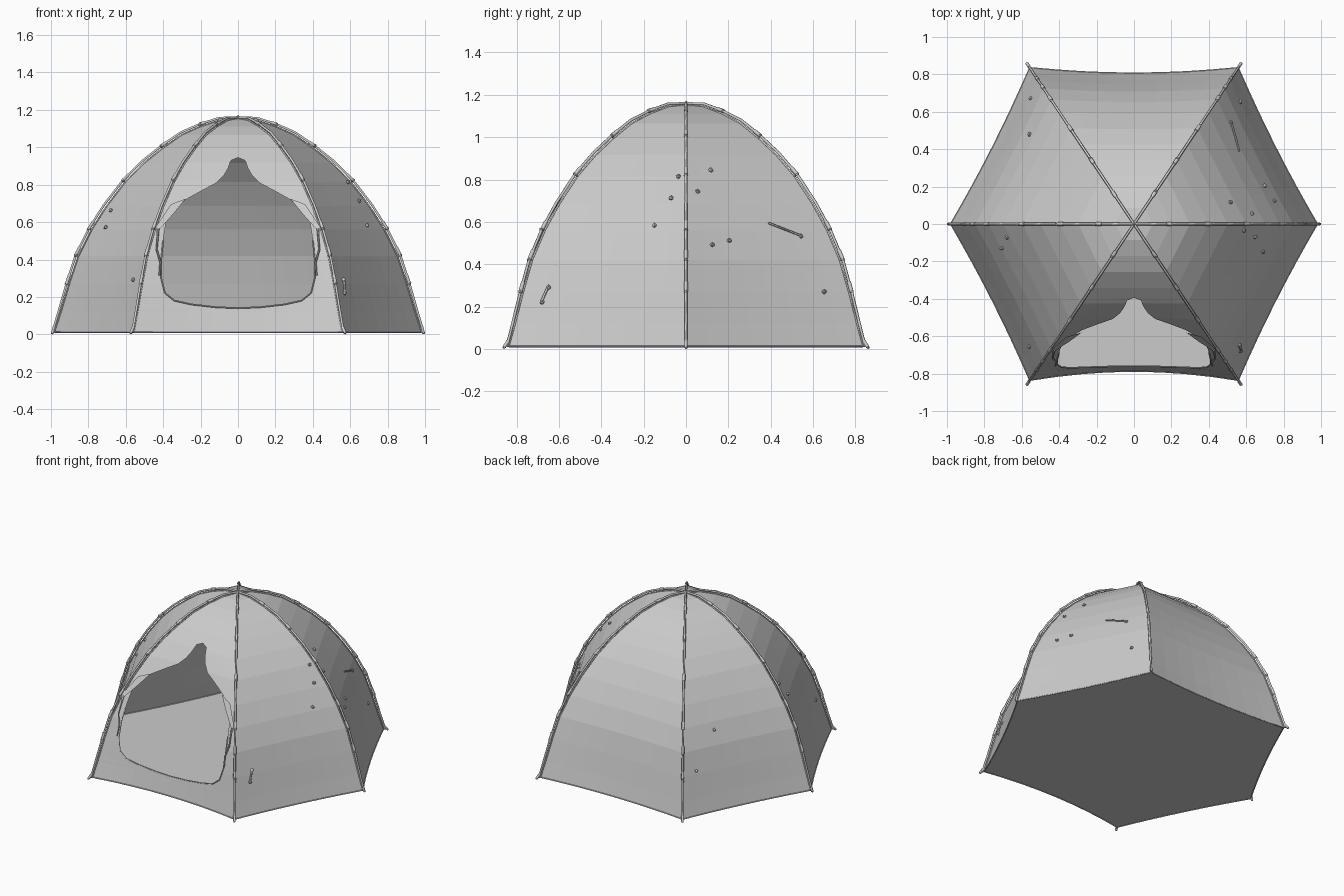
import bpy, bmesh, math, random
from mathutils import Vector

random.seed(4)
if "Cube" in bpy.data.objects:
    bpy.data.objects.remove(bpy.data.objects["Cube"])


def material(name, value):
    m = bpy.data.materials.new(name)
    m.use_nodes = True
    m.diffuse_color = (value, value, value, 1)
    m.node_tree.nodes["Principled BSDF"].inputs["Base Color"].default_value = (value, value, value, 1)
    return m


GREY = material("pale grey", 0.6)
FLOOR_Z = 0.012

# Ridge profile (radius, height) and half width of the doorway (height, width)
RIDGE = [(0.98, FLOOR_Z), (0.945, 0.12), (0.9, 0.27), (0.85, 0.42), (0.78, 0.56), (0.7, 0.685),
         (0.6, 0.815), (0.5, 0.915), (0.4, 0.995), (0.3, 1.065), (0.2, 1.11), (0.1, 1.143), (0, 1.155)]
DOOR = [(0.14, 0), (0.145, 0.12), (0.16, 0.25), (0.18, 0.34), (0.22, 0.39), (0.3, 0.41), (0.4, 0.41),
        (0.5, 0.4), (0.6, 0.385), (0.66, 0.345), (0.72, 0.28), (0.77, 0.19), (0.81, 0.115),
        (0.85, 0.075), (0.89, 0.052), (0.93, 0.038), (0.945, 0)]
ANGLES = [math.radians(a) for a in (0, 56.3, 123.7, 180, 236.3, 303.7)]
SAG = [0.015, 0.03, 0.015, 0.015, 0.05, 0.015]      # inward bow of each panel
FRONT = 4


def interpolate(table, v):
    for (a, b), (c, d) in zip(table, table[1:]):
        if a <= v <= c:
            return b + (d - b) * (v - a) / (c - a)
    return table[-1][1]


HEIGHT_TO_RADIUS = [(z, r) for r, z in RIDGE]


def ridge(k, r, z):
    k %= 6
    r *= 1.0 if k in (0, 3) else 1.025
    return Vector((r * math.cos(ANGLES[k]), r * math.sin(ANGLES[k]), z))


def panel(k, z, t):
    """Point on panel k at height z and fraction t between its two ridges."""
    r = interpolate(HEIGHT_TO_RADIUS, z)
    a, b = ridge(k, r, z), ridge(k + 1, r, z)
    inward = Vector((-(a.x + b.x), -(a.y + b.y), 0))
    if inward.length:
        inward.normalize()
    sag = SAG[k] * max(0, 1 - z / 0.95) * 4 * t * (1 - t)
    return a.lerp(b, t) + inward * sag


def finish(name, bm):
    bmesh.ops.remove_doubles(bm, verts=bm.verts, dist=0.0005)
    me = bpy.data.meshes.new(name)
    bm.to_mesh(me)
    bm.free()
    me.materials.append(GREY)
    ob = bpy.data.objects.new(name, me)
    bpy.context.collection.objects.link(ob)
    return ob


def skin(bm, rows):
    """Join rows of points with quads, or triangles where points meet."""
    vrows = [[bm.verts.new(p) for p in row] for row in rows]
    for lo, hi in zip(vrows, vrows[1:]):
        for j in range(len(lo) - 1):
            quad = [lo[j], lo[j + 1], hi[j + 1], hi[j]]
            if (hi[j].co - hi[j + 1].co).length < 0.001:
                quad.pop()
            elif (lo[j].co - lo[j + 1].co).length < 0.001:
                quad.pop(1)
            bm.faces.new(quad)


def tube(name, points, radius, sides=6):
    cu = bpy.data.curves.new(name, "CURVE")
    cu.dimensions = "3D"
    cu.bevel_depth = radius
    cu.bevel_resolution = max(0, sides // 2 - 2)
    cu.use_fill_caps = True
    sp = cu.splines.new("POLY")
    sp.points.add(len(points) - 1)
    for p, q in zip(sp.points, points):
        p.co = (*q, 1)
    cu.materials.append(GREY)
    ob = bpy.data.objects.new(name, cu)
    bpy.context.collection.objects.link(ob)
    return ob


def blob(bm, p, size):
    new = bmesh.ops.create_icosphere(bm, subdivisions=1, radius=size)["verts"]
    for v in new:
        v.co = Vector(p) + v.co * random.uniform(0.85, 1.15)


# Canvas panels; the front one gets the doorway
COLS = 8
for k in range(6):
    bm = bmesh.new()
    if k != FRONT:
        skin(bm, [[panel(k, z, j / COLS) for j in range(COLS + 1)] for r, z in RIDGE])
        finish("canvas_panel", bm)
        continue
    levels = sorted({z for r, z in RIDGE} | {z for z, w in DOOR})
    low, top = DOOR[0][0], DOOR[-1][0]

    def side(z, near, sign):
        half = abs(panel(k, z, 0).x)
        xs = [near + (half - near) * j / 4 for j in range(5)]
        return [panel(k, z, 0.5 + sign * x / (2 * half) if half else 0.5) for x in xs]

    for sign in (1, -1):
        for zs, cut in (([z for z in levels if z <= low], False),
                        ([z for z in levels if low <= z <= top], True),
                        ([z for z in levels if z >= top], False)):
            skin(bm, [side(z, interpolate(DOOR, z) if cut else 0, sign) for z in zs])
    bmesh.ops.remove_doubles(bm, verts=bm.verts, dist=0.0005)
    bmesh.ops.recalc_face_normals(bm, faces=bm.faces)
    if sum(f.normal.y for f in bm.faces) > 0:
        bmesh.ops.reverse_faces(bm, faces=bm.faces)
    finish("front_panel", bm)


def on_front(x, z, out=0.0):
    half = abs(panel(FRONT, z, 0).x)
    return panel(FRONT, z, 0.5 + x / (2 * half)) + Vector((0, -out, out * 0.4))


# Ground sheet following the lower edges of the panels
bm = bmesh.new()
rim = [panel(k, FLOOR_Z, j / COLS) for k in range(6) for j in range(COLS)]
bm.faces.new([bm.verts.new(p) for p in reversed(rim)])
ground_sheet = finish("ground_sheet", bm)
tube("base_hem", rim + rim[:1], 0.004, 4)

# Hem of the lower doorway, hood corner and hanging tie on each side
for s in (-1, 1):
    tube("door_hem", [on_front(s * w, z, 0.002) for z, w in DOOR if z <= 0.5], 0.004, 4)
    bm = bmesh.new()
    corners = [(0.28, 0.72), (0.345, 0.64), (0.425, 0.55), (0.43, 0.46), (0.44, 0.57), (0.36, 0.69)]
    loop = [bm.verts.new(on_front(s * x, z, 0.012)) for x, z in (corners if s > 0 else corners[::-1])]
    bm.faces.new(loop)
    finish("hood_corner", bm)
    tube("door_tie", [on_front(s * x, z, 0.012) for x, z in
                      ((0.425, 0.56), (0.435, 0.45), (0.415, 0.38), (0.42, 0.31))], 0.005, 4)

# Bent poles outside the ridges, with joints, clips and feet
fittings = bmesh.new()
for k in range(6):
    path = []
    for i, (r, z) in enumerate(RIDGE):
        lift = 0.012 + 0.012 * math.sin(math.pi * i / (len(RIDGE) - 1))
        slope = r / 0.98
        path.append(ridge(k, r + lift * slope, z + lift * (1 - slope)))
    path[-1].z = 1.16
    tube("pole", path, 0.007)
    tube("ridge_seam", [ridge(k, r + 0.002, z) for r, z in RIDGE], 0.005, 4)
    for i in (2, 3, 4, 6, 8, 10):
        p = path[i]
        blob(fittings, p, 0.011)
        tube("pole_clip", [ridge(k, *RIDGE[i]), p], 0.005, 4)
        tube("pole_sleeve", [p, p.lerp(path[i + 1], 0.3)], 0.0095)
    foot = path[0].copy()
    if k % 3:
        foot *= 1.015
    foot.z = 0.008
    blob(fittings, foot, 0.008)
    tube("pole_foot", [path[0].lerp(path[1], 0.25), foot], 0.008)

# Crown joint
blob(fittings, (0, 0, 1.158), 0.013)
finish("pole_fittings", fittings)

# Toggles on the side panels: (panel, fraction between ridges, height)
toggles = bmesh.new()
for k, t, z in ((5, 0.77, 0.58), (5, 0.88, 0.71), (5, 0.93, 0.81), (0, 0.1, 0.74), (0, 0.24, 0.84),
                (0, 0.18, 0.49), (0, 0.3, 0.51), (0, 0.8, 0.53), (0, 0.85, 0.27), (5, 0.15, 0.29),
                (5, 0.13, 0.22), (2, 0.12, 0.29), (2, 0.3, 0.51), (3, 0.12, 0.66), (3, 0.2, 0.57),
                (3, 0.86, 0.29)):
    blob(toggles, panel(k, z, t) * 1.005, 0.012)
finish("toggles", toggles)
tube("back_cord", [panel(0, 0.59, 0.6) * 1.008, panel(0, 0.53, 0.8) * 1.008], 0.005, 4)
tube("front_cord", [panel(5, 0.29, 0.15) * 1.01, panel(5, 0.22, 0.13) * 1.01], 0.006, 4)
